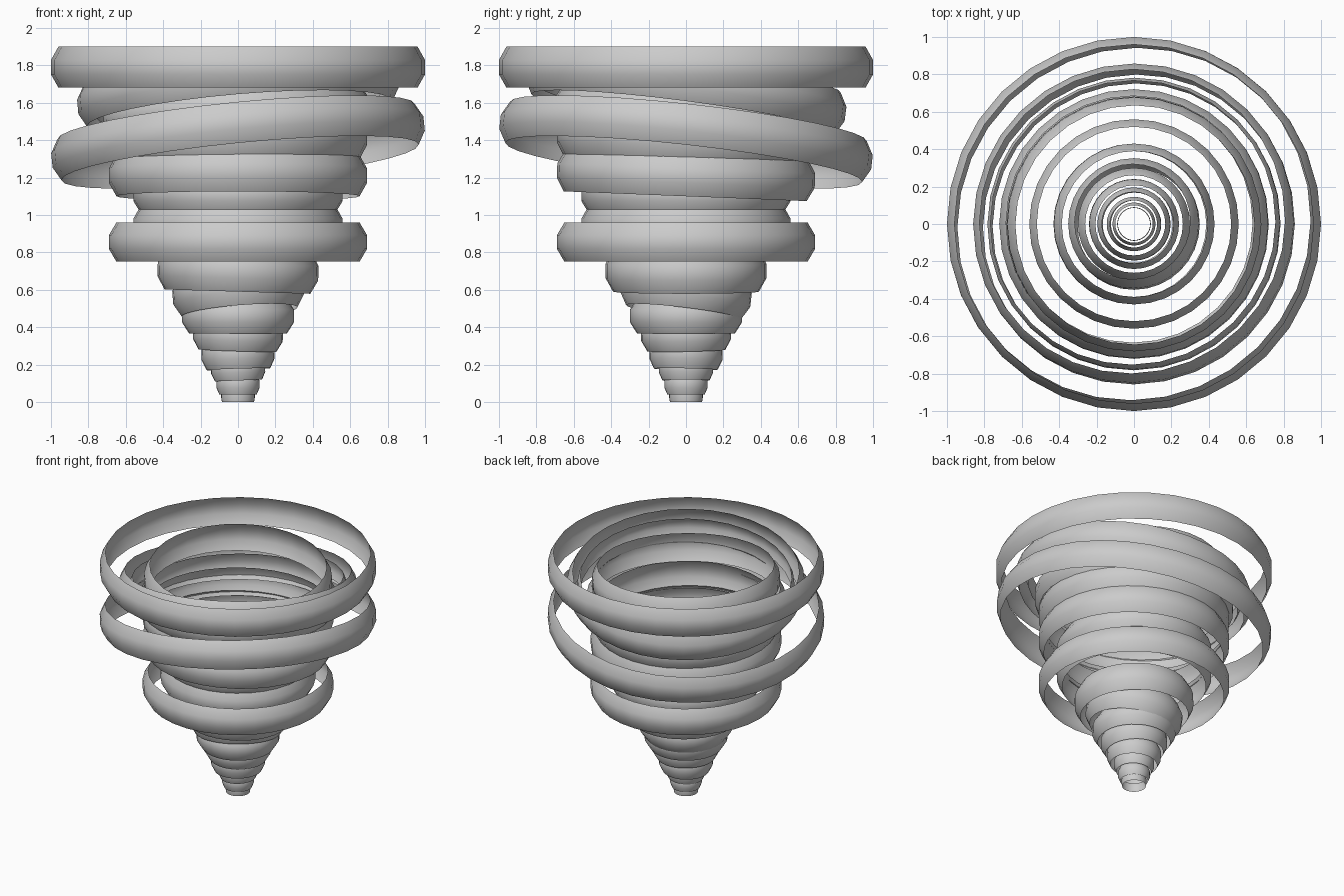
import bpy, bmesh, math
from mathutils import Vector

old = bpy.data.objects.get("Cube")
if old:
    bpy.data.objects.remove(old, do_unlink=True)

# Single neutral colour
grey = bpy.data.materials.new("storm_grey")
grey.use_nodes = True
colour = (0.6, 0.6, 0.6, 1)
grey.diffuse_color = colour
grey.node_tree.nodes["Principled BSDF"].inputs["Base Color"].default_value = colour


def band(name, radius, z, height, slope_x=0, slope_y=0, bevel=None, sides=32):
    """Open barrel-shaped ring, tilted by its rise along x and y."""
    if bevel is None:
        bevel = min(0.04, 0.13 * radius)
    h = height / 2
    profile = [(radius - bevel, -h), (radius, -h * 0.35),
               (radius, h * 0.35), (radius - bevel, h)]
    bm = bmesh.new()
    loops = []
    for r, level in profile:
        loops.append([bm.verts.new((r * math.cos(a), r * math.sin(a), level))
                      for a in (math.tau * i / sides for i in range(sides))])
    for low, high in zip(loops, loops[1:]):
        for i in range(sides):
            j = (i + 1) % sides
            face = bm.faces.new((low[i], low[j], high[j], high[i]))
            face.smooth = True
    mesh = bpy.data.meshes.new(name)
    bm.to_mesh(mesh)
    bm.free()
    mesh.materials.append(grey)
    obj = bpy.data.objects.new(name, mesh)
    obj.location.z = z
    up = Vector((0, 0, 1))
    obj.rotation_euler = up.rotation_difference(Vector((-slope_x, -slope_y, 1))).to_euler()
    bpy.context.collection.objects.link(obj)


# Wide upper bands
band("top_band", 1.0, 1.79, 0.22)
band("wide_tilted_band", 1.0, 1.39, 0.22, 0.1, -0.11)
band("upper_tilted_band", 0.86, 1.65, 0.22, 0.085, -0.13)
band("narrow_tilted_band", 0.785, 1.65, 0.13, 0.09, -0.12, bevel=0.02)
band("upper_inner_band", 0.68, 1.69, 0.22, -0.045, 0.045)
band("middle_inner_band", 0.72, 1.53, 0.2, 0.05, -0.06)

# Middle bands
band("upper_waist_band", 0.69, 1.40, 0.22, 0.02, -0.04)
band("lower_waist_band", 0.69, 1.21, 0.22, 0.0, -0.04)
band("upper_core_band", 0.56, 1.11, 0.2)
band("lower_core_band", 0.56, 0.94, 0.22)
band("outer_middle_band", 0.69, 0.855, 0.21)

# Tapering lower bands down to the tip
band("funnel_band_1", 0.43, 0.70, 0.22, -0.03)
band("funnel_band_2", 0.35, 0.585, 0.21, 0.08, -0.12)
band("funnel_band_3", 0.30, 0.46, 0.19)
band("funnel_band_4", 0.24, 0.36, 0.17, -0.03, 0.02)
band("funnel_band_5", 0.195, 0.255, 0.16, 0.03, -0.02)
band("funnel_band_6", 0.145, 0.18, 0.13, 0.04)
band("funnel_band_7", 0.115, 0.095, 0.11)
band("tip_band", 0.09, 0.035, 0.07, bevel=0.004)
